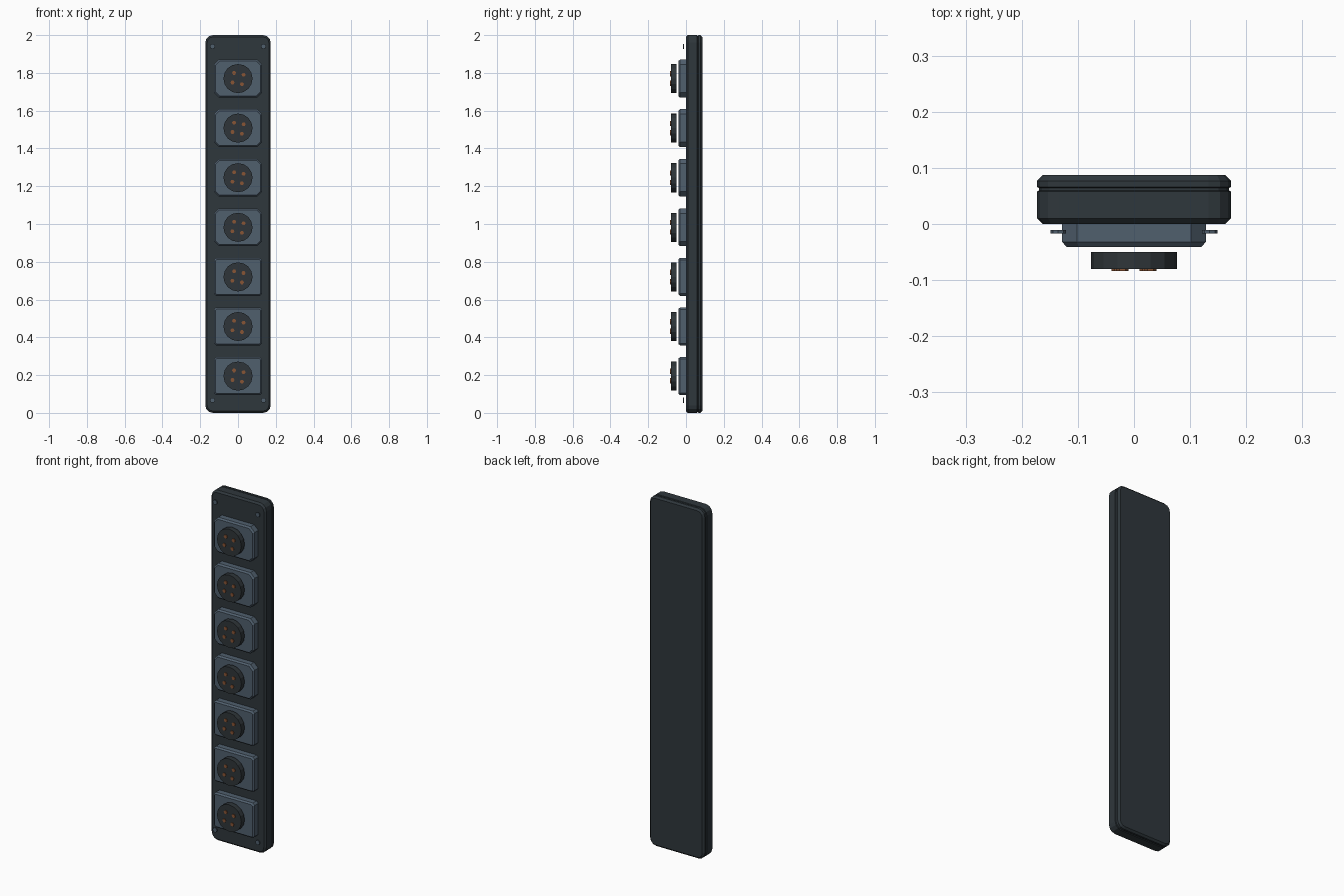
import bpy
import bmesh
from math import sin, cos, pi, radians

old = bpy.data.objects.get("Cube")
if old:
    bpy.data.objects.remove(old, do_unlink=True)


def material(name, colour):
    mat = bpy.data.materials.new(name)
    mat.use_nodes = True
    mat.diffuse_color = (*colour, 1)
    mat.node_tree.nodes["Principled BSDF"].inputs["Base Color"].default_value = (*colour, 1)
    return mat


CASE = material("dark slate", (0.028, 0.038, 0.045))
PLATE = material("blue grey", (0.08, 0.115, 0.155))
DISC = material("charcoal", (0.028, 0.036, 0.041))
COPPER = material("copper", (0.25, 0.09, 0.035))


def outline(half_x, half_z, corner, steps):
    """Rectangle with corners cut by the given number of facets."""
    points = []
    for i, (sx, sz) in enumerate([(1, 1), (-1, 1), (-1, -1), (1, -1)]):
        for k in range(steps + 1):
            a = pi / 2 * (i + k / steps)
            points.append((sx * (half_x - corner) + corner * cos(a),
                           sz * (half_z - corner) + corner * sin(a)))
    return points


def polygon(radius, sides):
    return [(radius * cos(2 * pi * k / sides), radius * sin(2 * pi * k / sides))
            for k in range(sides)]


def loft(name, mat, layers, x=0, z=0):
    """Skin a stack of (depth, outline) layers along y and cap both ends."""
    bm = bmesh.new()
    rings = [[bm.verts.new((px, y, pz)) for px, pz in pts] for y, pts in layers]
    for a, b in zip(rings, rings[1:]):
        for k in range(len(a)):
            n = (k + 1) % len(a)
            bm.faces.new((a[k], a[n], b[n], b[k]))
    bm.faces.new(rings[0])
    bm.faces.new(rings[-1])
    bmesh.ops.recalc_face_normals(bm, faces=bm.faces)
    mesh = bpy.data.meshes.new(name)
    bm.to_mesh(mesh)
    bm.free()
    mesh.materials.append(mat)
    obj = bpy.data.objects.new(name, mesh)
    obj.location = (x, 0, z)
    bpy.context.collection.objects.link(obj)
    return obj


# Case with bevelled edges and a groove near the back
def case_ring(y, inset):
    return y, outline(0.173 - inset, 1 - inset, 0.04 - inset, 3)


loft("case", CASE, [case_ring(y, inset) for y, inset in (
    (0, 0.01), (0.01, 0), (0.058, 0), (0.06, 0.004),
    (0.064, 0.004), (0.066, 0), (0.077, 0), (0.087, 0.01))], z=1)

# Seven sockets: mounting plate, raised disc and four contacts
for i in range(7):
    z = 0.195 + 0.2625 * i
    corner = 0.026 if i > 2 else 0.011
    loft(f"socket_plate_{i + 1}", PLATE, [
        (0, outline(0.128, 0.1, corner, 1)),
        (-0.032, outline(0.128, 0.1, corner, 1)),
        (-0.041, outline(0.12, 0.092, corner - 0.004, 1))], z=z)
    disc = polygon(0.077, 16)
    loft(f"socket_disc_{i + 1}", DISC, [(-0.05, disc), (-0.08, disc)], z=z)
    for k in range(4):
        a = radians(35 + 90 * k)
        pin = polygon(0.011, 6)
        loft(f"contact_{i + 1}_{k + 1}", COPPER, [(-0.079, pin), (-0.084, pin)],
             x=0.036 * cos(a), z=z + 0.036 * sin(a))

# Corner screws
for side, x in (("left", 0.135), ("right", -0.135)):
    for level, z in (("lower", 0.067), ("upper", 1.94)):
        head = polygon(0.0135, 8)
        loft(f"{level}_{side}_screw", PLATE, [(-0.011, head), (-0.017, head)], x=x, z=z)
